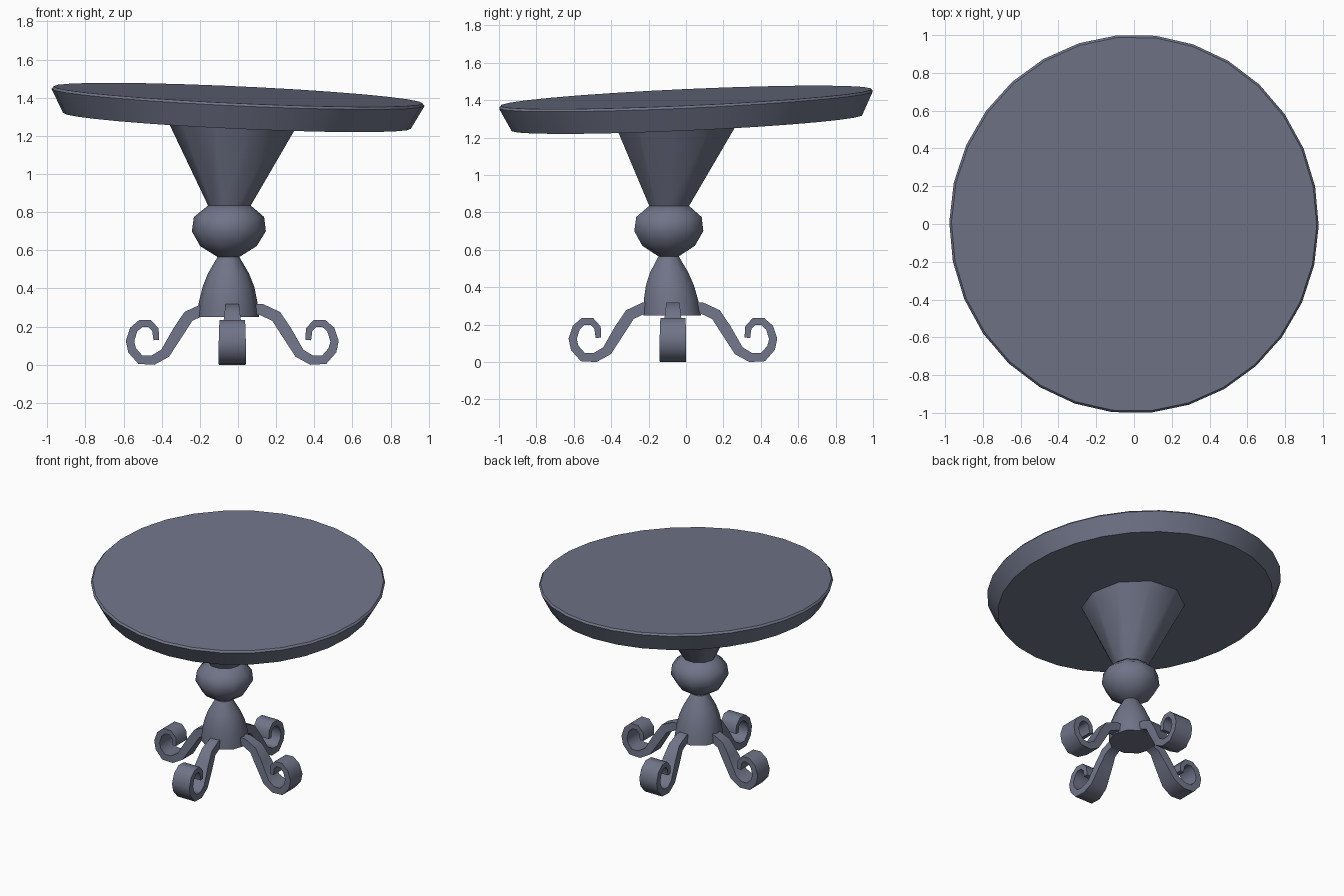
import bpy, bmesh, math
from mathutils import Vector

if "Cube" in bpy.data.objects:
    bpy.data.objects.remove(bpy.data.objects["Cube"])

slate = bpy.data.materials.new("slate")
slate.diffuse_color = (0.16, 0.175, 0.245, 1)
slate.use_nodes = True
slate.node_tree.nodes["Principled BSDF"].inputs["Base Color"].default_value = slate.diffuse_color


def loft(name, rings, angle):
    """Skin equal-sized vertex rings, capped at both ends."""
    n = len(rings[0])
    verts = [v for ring in rings for v in ring]
    faces = [(i * n + j, i * n + (j + 1) % n, (i + 1) * n + (j + 1) % n, (i + 1) * n + j)
             for i in range(len(rings) - 1) for j in range(n)]
    faces.append(tuple(reversed(range(n))))
    faces.append(tuple(range(len(verts) - n, len(verts))))
    mesh = bpy.data.meshes.new(name)
    mesh.from_pydata(verts, [], faces)
    bm = bmesh.new()
    bm.from_mesh(mesh)
    bmesh.ops.recalc_face_normals(bm, faces=bm.faces)
    bm.to_mesh(mesh)
    bm.free()
    mesh.shade_smooth()
    mesh.set_sharp_from_angle(angle=math.radians(angle))
    mesh.materials.append(slate)
    obj = bpy.data.objects.new(name, mesh)
    bpy.context.collection.objects.link(obj)
    return obj


def ring(cx, cy, z, rx, ry, n, phase=0.0):
    angles = [2 * math.pi * k / n + phase for k in range(n)]
    return [(cx + rx * math.cos(a), cy + ry * math.sin(a), z) for a in angles]


# Slightly tilted round top with a tapered rim and fine bevel
top = loft("table_top", [ring(0, 0, -0.125, 0.913, 0.942, 30, -0.01),
                         ring(0, 0, -0.002, 0.979, 1.004, 30, -0.01),
                         ring(0, 0, 0.011, 0.968, 0.993, 30, -0.01)], 25)
top.location = (0, 0, 1.404)
top.rotation_euler = (0.045, 0.046, 0)

# Ten-sided turned pedestal: (centre x, centre y, z, radius)
bell = [(-0.052, -0.074, 0.25, 0.162), (-0.052, -0.08, 0.33, 0.153), (-0.05, -0.086, 0.41, 0.135),
        (-0.05, -0.09, 0.48, 0.107), (-0.05, -0.093, 0.565, 0.057)]
ball = [(-0.05, -0.093, 0.565, 0.057), (-0.05, -0.093, 0.622, 0.148), (-0.048, -0.092, 0.70, 0.194),
        (-0.047, -0.091, 0.775, 0.184), (-0.045, -0.09, 0.835, 0.112)]
cone = [(-0.045, -0.09, 0.835, 0.112), (-0.02, -0.051, 1.31, 0.363)]
for name, profile in (("pedestal_bell", bell), ("pedestal_ball", ball), ("pedestal_cone", cone)):
    loft(name, [ring(x, y, z, r, r, 10) for x, y, z, r in profile], 55)

# Scrolled leg centre line: (reach, z, thickness, width)
leg_path = [(0.09, 0.297, 0.06, 0.07), (0.155, 0.295, 0.06, 0.07), (0.23, 0.26, 0.062, 0.08),
            (0.281, 0.183, 0.062, 0.10), (0.352, 0.067, 0.055, 0.125), (0.415, 0.031, 0.051, 0.138),
            (0.482, 0.033, 0.049, 0.142), (0.525, 0.082, 0.046, 0.142), (0.536, 0.13, 0.044, 0.142),
            (0.517, 0.190, 0.042, 0.138), (0.48, 0.223, 0.04, 0.134), (0.433, 0.223, 0.038, 0.13),
            (0.403, 0.190, 0.036, 0.126), (0.398, 0.136, 0.03, 0.124)]


def leg_rings():
    pts = [Vector(p[:2]) for p in leg_path]
    rings = []
    for i, (r, z, t, w) in enumerate(leg_path):
        tan = (pts[min(i + 1, len(pts) - 1)] - pts[max(i - 1, 0)]).normalized()
        nx, nz = -tan.y * t / 2, tan.x * t / 2
        rings.append([(r + nx, -w / 2, z + nz), (r - nx, -w / 2, z - nz),
                      (r - nx, w / 2, z - nz), (r + nx, w / 2, z + nz)])
    return rings


# Four legs around the pedestal, seated on the floor
low = min(v[2] for rg in leg_rings() for v in rg)
for k, side in enumerate(("right", "back", "left", "front")):
    leg = loft(side + "_leg", leg_rings(), 50)
    leg.location = (-0.03, -0.07, -low)
    leg.rotation_euler = (0, 0, k * math.pi / 2)
